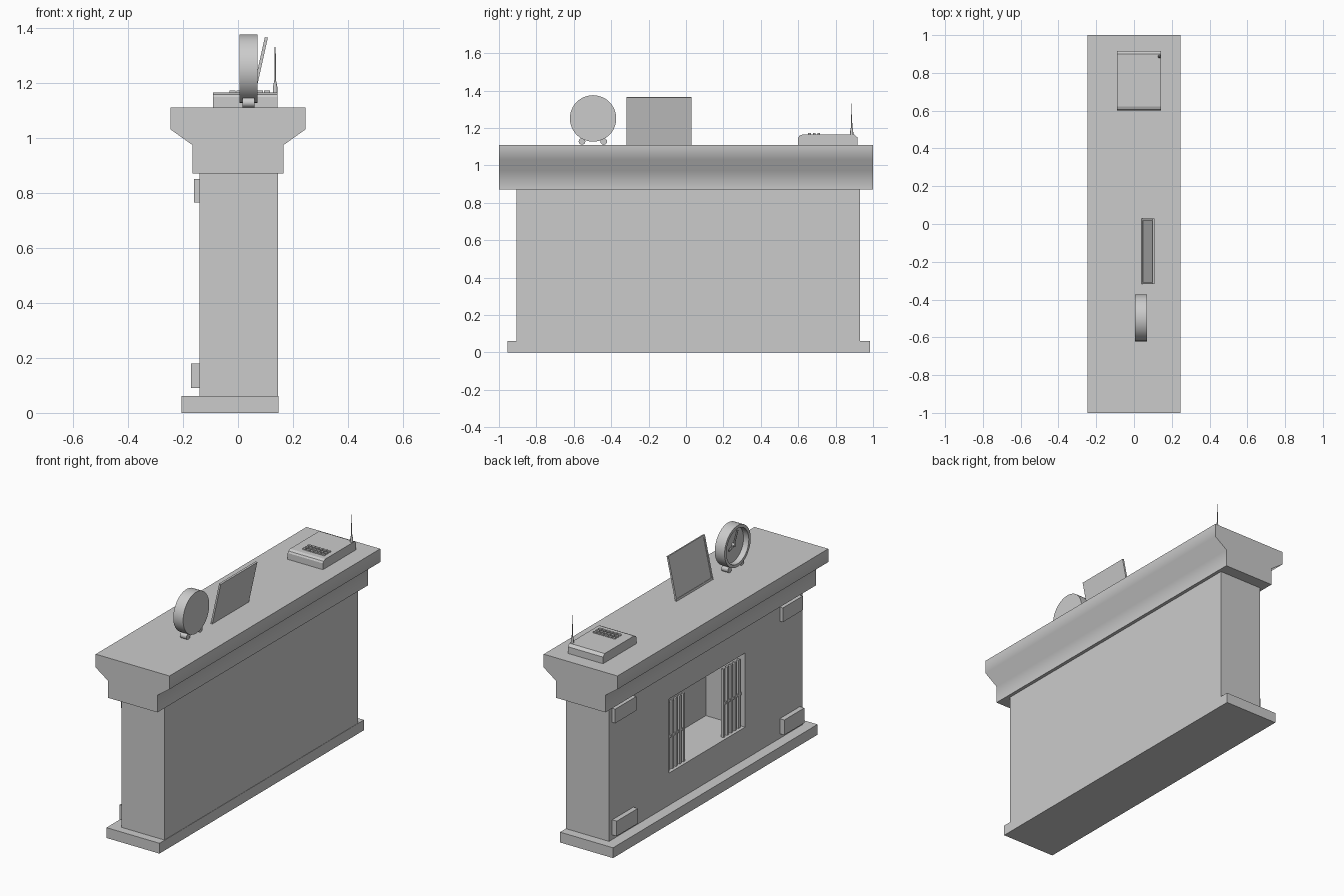
import bpy, bmesh, math
from mathutils import Matrix, Vector

if "Cube" in bpy.data.objects:
    bpy.data.objects.remove(bpy.data.objects["Cube"])


def make(name, bm, smooth=None):
    bmesh.ops.remove_doubles(bm, verts=bm.verts, dist=1e-5)
    bmesh.ops.recalc_face_normals(bm, faces=bm.faces)
    me = bpy.data.meshes.new(name)
    bm.to_mesh(me)
    bm.free()
    ob = bpy.data.objects.new(name, me)
    bpy.context.collection.objects.link(ob)
    if smooth:
        bpy.ops.object.select_all(action='DESELECT')
        ob.select_set(True)
        bpy.context.view_layer.objects.active = ob
        bpy.ops.object.shade_smooth_by_angle(angle=math.radians(smooth))
    return ob


def add_box(bm, lo, hi, rot=Matrix()):
    lo, hi = Vector(lo), Vector(hi)
    m = Matrix.Translation((lo + hi) / 2) @ rot @ Matrix.Diagonal((*(hi - lo), 1))
    bmesh.ops.create_cube(bm, size=1, matrix=m)


def box(name, lo, hi, rot=Matrix()):
    bm = bmesh.new()
    add_box(bm, lo, hi, rot)
    return make(name, bm)


def prism(name, pts, offset, smooth=None):
    bm = bmesh.new()
    f = bm.faces.new([bm.verts.new(p) for p in pts])
    ext = bmesh.ops.extrude_face_region(bm, geom=[f], use_keep_orig=True)
    moved = [v for v in ext['geom'] if isinstance(v, bmesh.types.BMVert)]
    bmesh.ops.translate(bm, verts=moved, vec=offset)
    return make(name, bm, smooth)


def lathe(name, profile, centre, axis, steps):
    # profile holds (distance along axis, radius)
    bm = bmesh.new()
    axis, centre = Vector(axis), Vector(centre)
    side = Vector((0, 1, 0))
    vs = [bm.verts.new(centre + axis * a + side * r) for a, r in profile]
    es = [bm.edges.new(p) for p in zip(vs, vs[1:])]
    bmesh.ops.spin(bm, geom=vs + es, cent=centre, axis=axis,
                   angle=math.tau, steps=steps, use_duplicate=False)
    return make(name, bm, 35)


X, Z = (1, 0, 0), (0, 0, 1)

# Hearth base
box("hearth_base", (-.205, -.955, 0), (.147, .985, .062))

# Chimney body with firebox opening
body = box("fireplace_body", (-.14, -.905, .06), (.145, .93, .872))
cutter = box("firebox_cutter", (-.3, -.36, .255), (.12, .36, .70))
cutter.hide_render = True
cutter.hide_viewport = True
cutter.display_type = 'WIRE'
cut = body.modifiers.new("firebox", 'BOOLEAN')
cut.object = cutter
cut.operation = 'DIFFERENCE'
cut.solver = 'EXACT'

# Mantel with flared moulding
half = [(.165, .87), (.165, .973), (.245, 1.03), (.245, 1.11)]
outline = half + [(-x, z) for x, z in reversed(half)]
prism("mantel_shelf", [(x, -1, z) for x, z in outline], (0, 2, 0), 60)

# Corner blocks on the fireplace face
for y0, y1, side in ((.70, .90, "left"), (-.88, -.69, "right")):
    box("upper_block_" + side, (-.16, y0, .765), (-.135, y1, .85))
    box("lower_block_" + side, (-.17, y0, .09), (-.135, y1, .18))

# Folded fire screen panels on both sides of the opening
for s, side in ((1, "left"), (-1, "right")):
    bm = bmesh.new()
    for i in range(5):
        y = s * (.19 + .036 * i)
        add_box(bm, (-.122, y - .008, .255), (-.106, y + .008, .665))
    ys = sorted((s * .182, s * .358))
    add_box(bm, (-.119, ys[0], .446), (-.109, ys[1], .460))
    make("fire_screen_" + side, bm)

# Clock case with recessed dial
lathe("clock_case", [(.07, 0), (.07, .124), (.005, .124), (.005, .106),
                     (.04, .106), (.04, 0)], (0, -.497, 1.251), X, 48)
lathe("clock_hub", [(.042, 0), (.042, .01), (.022, .01), (.022, 0)],
      (0, -.497, 1.251), X, 16)

# Clock hands
for name, angle, length, w in (("hour_hand", 110, .05, .012),
                               ("minute_hand", -25, .085, .008)):
    bm = bmesh.new()
    add_box(bm, (-.003, -w / 2, -.01), (.003, w / 2, length))
    bm.transform(Matrix.Translation((.03, -.497, 1.251)) @
                 Matrix.Rotation(math.radians(-angle), 4, 'X'))
    make(name, bm)

# Clock feet
for i, y in enumerate((-.556, -.44)):
    lathe("clock_foot_%d" % i, [(.017, 0), (.017, .018), (.06, .018), (.06, 0)],
          (0, y, 1.128), X, 16)

# Leaning picture: frame border around a slightly recessed panel
tilt = Matrix.Translation((.041, 0, 1.111)) @ Matrix.Rotation(math.atan(.056 / .252), 4, 'Y')
h, y0, y1, b = .261, -.318, .029, .012
bm = bmesh.new()
for lo, hi in (((0, y0, 0), (.011, y0 + b, h)), ((0, y1 - b, 0), (.011, y1, h)),
               ((0, y0 + b, 0), (.011, y1 - b, b)), ((0, y0 + b, h - b), (.011, y1 - b, h)),
               ((.003, y0 + b, b), (.011, y1 - b, h - b))):
    add_box(bm, lo, hi)
bm.transform(tilt)
make("picture_frame", bm)

# Radio body with bevelled ends
radio = [(.60, 1.108), (.60, 1.148), (.606, 1.158), (.622, 1.165),
         (.90, 1.165), (.916, 1.15), (.916, 1.108)]
prism("radio_body", [(-.09, y, z) for y, z in radio], (.234, 0, 0))

# Radio button rows
bm = bmesh.new()
for y in (.66, .685, .71):
    for i in range(6):
        x = -.03 + .025 * i
        add_box(bm, (x, y - .007, 1.16), (x + .021, y + .007, 1.172))
make("radio_buttons", bm)

# Radio antenna
lathe("radio_antenna", [(1.15, 0), (1.15, .009), (1.185, .008), (1.21, .003),
                        (1.33, .002), (1.33, 0)], (.135, .886, 0), Z, 12)
